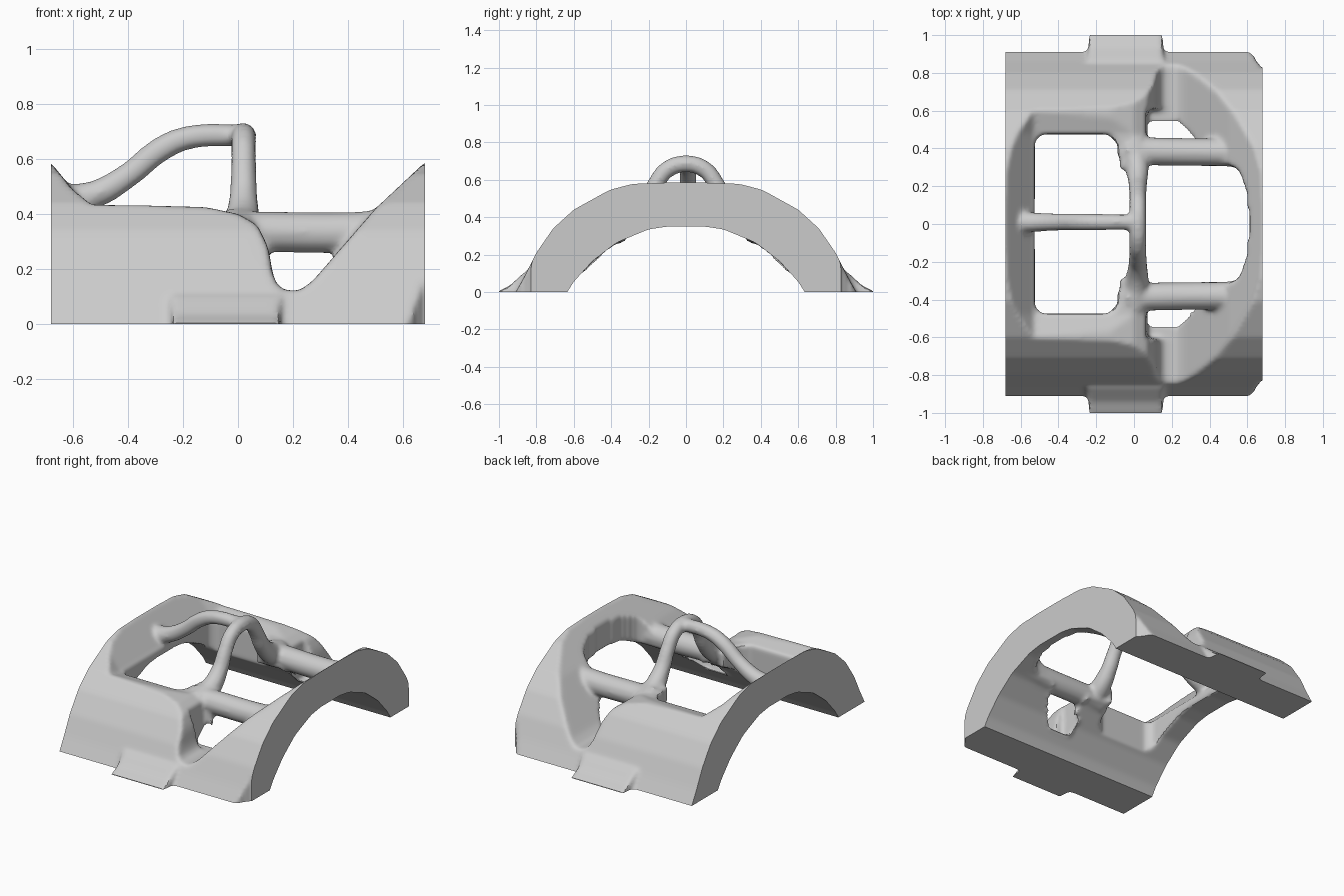
import bpy, bmesh
from math import hypot

if "Cube" in bpy.data.objects:
    bpy.data.objects.remove(bpy.data.objects["Cube"])


def make_object(name, bm):
    bmesh.ops.recalc_face_normals(bm, faces=bm.faces)
    mesh = bpy.data.meshes.new(name)
    bm.to_mesh(mesh)
    bm.free()
    ob = bpy.data.objects.new(name, mesh)
    bpy.context.collection.objects.link(ob)
    return ob


def activate(ob):
    bpy.ops.object.select_all(action='DESELECT')
    ob.select_set(True)
    bpy.context.view_layer.objects.active = ob


def along_x(name, pts, lo, hi):
    """Solid made by sweeping a y-z outline along x."""
    bm = bmesh.new()
    a, b = [[bm.verts.new((x, y, z)) for y, z in pts] for x in (lo, hi)]
    for i in range(len(a)):
        bm.faces.new((a[i - 1], a[i], b[i], b[i - 1]))
    bm.faces.new(a[::-1])
    bm.faces.new(b)
    bm.normal_update()
    return make_object(name, bm)


def tube(name, points, radius):
    """Round bar through points (x, y, z, thickness factor)."""
    cu = bpy.data.curves.new(name, 'CURVE')
    cu.dimensions = '3D'
    cu.bevel_depth = radius
    cu.bevel_resolution = 4
    cu.use_fill_caps = True
    sp = cu.splines.new('BEZIER')
    sp.bezier_points.add(len(points) - 1)
    for bp, (x, y, z, r) in zip(sp.bezier_points, points):
        bp.co = (x, y, z)
        bp.radius = r
        bp.handle_left_type = bp.handle_right_type = 'AUTO'
    ob = bpy.data.objects.new(name, cu)
    bpy.context.collection.objects.link(ob)
    activate(ob)
    bpy.ops.object.convert(target='MESH')
    return bpy.context.view_layer.objects.active


def follow(table, t):
    """Height of a polyline profile at t."""
    for (a, p), (b, q) in zip(table, table[1:]):
        if t <= b:
            return p + (q - p) * (t - a) / (b - a)
    return table[-1][1]


# Arch profiles by distance from the centre line, and the relief along x
outer = [(0, 0.588), (0.1, 0.588), (0.28, 0.58), (0.41, 0.545), (0.6, 0.44),
         (0.71, 0.34), (0.8, 0.21), (0.86, 0.09), (0.91, 0), (0.97, -0.1)]
inner = [(0, 0.35), (0.1, 0.35), (0.2, 0.335), (0.37, 0.265), (0.5, 0.165),
         (0.6, 0.055), (0.635, 0), (0.69, -0.1)]
relief = [(-0.8, 0.69), (-0.68, 0.585), (-0.58, 0.49), (-0.48, 0.435),
          (-0.12, 0.425), (0.0, 0.4), (0.07, 0.36), (0.11, 0.28),
          (0.13, 0.16), (0.16, 0.125), (0.22, 0.12), (0.27, 0.155),
          (0.5, 0.42), (0.66, 0.57), (0.8, 0.7)]
left_rim = [(0, -0.03), (0.12, -0.04), (0.48, -0.1)]
right_rim = [(0, 0.615), (0.16, 0.6), (0.31, 0.56)]


def in_opening(x, w, x0, x1, half, corner=0.06):
    """Inside a rounded rectangle from x0 to x1, with half-width in y."""
    dx = max(x0 + corner - x, x - x1 + corner, 0)
    dy = max(w - half + corner, 0)
    return hypot(dx, dy) < corner


def top_height(x, y):
    w = abs(y)
    z = min(follow(outer, w), follow(relief, x))
    if x < 0.1:      # inward-sloping ledge and left arch
        z = min(z, 0.4 + 0.3 * max(w - 0.48, 0) + 1.25 * max(-0.53 - x, 0))
    if 0.07 < x < 0.2 and 0.45 < w < 0.61:
        z = min(z, 0.12)
    return z


def is_solid(x, y):
    w = abs(y)
    if top_height(x, y) <= follow(inner, w) or w > 0.95:
        return False
    if x > 0.6 and w > max(0.83, 0.93 - 1.5 * (x - 0.6)):
        return False
    return not (in_opening(x, w, -0.53, follow(left_rim, w), 0.48)
                or in_opening(x, w, -0.07, follow(right_rim, w), 0.31))


# Arched frame: thick sheet over a fine grid, walled wherever it stops
step, nx, ny = 0.0125, 120, 160
bm = bmesh.new()
verts = {}


def corner_pair(i, j):
    if (i, j) not in verts:
        x, y = (i - nx / 2) * step, (j - ny / 2) * step
        top = top_height(x, y)
        low = min(follow(inner, abs(y)), top - 0.01)
        verts[i, j] = [bm.verts.new((x, y, z)) for z in (top, low)]
    return verts[i, j]


solid = {(i, j) for i in range(nx) for j in range(ny)
         if is_solid((i + 0.5 - nx / 2) * step, (j + 0.5 - ny / 2) * step)}
for i, j in solid:
    ring = [corner_pair(i, j), corner_pair(i + 1, j),
            corner_pair(i + 1, j + 1), corner_pair(i, j + 1)]
    bm.faces.new([p[0] for p in ring])
    bm.faces.new([p[1] for p in ring[::-1]])
    beside = [(i, j - 1), (i + 1, j), (i, j + 1), (i - 1, j)]
    for k, cell in enumerate(beside):
        if cell not in solid:
            a, b = ring[k], ring[(k + 1) % 4]
            bm.faces.new((b[0], a[0], a[1], b[1]))
bm.normal_update()
frame = make_object("arched_frame", bm)
parts = [frame]

for s in (1, -1):
    # Flared foot tab
    foot = [(1.06, -0.1), (1.06, -0.04), (1.0, 0.005), (0.94, 0.035),
            (0.87, 0.1), (0.8, 0.14), (0.78, -0.1)]
    parts.append(along_x("foot_tab", [(s * y, z) for y, z in foot], -0.24, 0.155))
    # Cross bar
    parts.append(tube("cross_bar", [
        (-0.04, s * 0.39, 0.335, 1.1), (0.08, s * 0.385, 0.335, 1),
        (0.45, s * 0.38, 0.335, 1), (0.6, s * 0.38, 0.35, 1.1)], 0.075))

# Centre hoop
half = [(0.0, 0.43, 0.33, 1.7), (0.015, 0.31, 0.38, 1.4), (0.02, 0.22, 0.47, 1.1),
        (0.02, 0.165, 0.57, 1), (0.02, 0.1, 0.655, 1)]
hoop = half + [(0.02, 0, 0.685, 1)] + [(x, -y, z, r) for x, y, z, r in half[::-1]]
parts.append(tube("hoop", hoop, 0.046))

# Rising strut from the left arch to the hoop
parts.append(tube("strut", [
    (-0.64, 0.01, 0.44, 1.4), (-0.51, 0.01, 0.475, 1.1), (-0.4, 0.01, 0.54, 1),
    (-0.28, 0.01, 0.635, 1), (-0.19, 0.01, 0.675, 0.95), (0.02, 0.01, 0.687, 0.9)],
    0.046))

# Fuse everything into one softly blended body
activate(frame)
for p in parts:
    p.select_set(True)
bpy.ops.object.join()
remesh = frame.modifiers.new("fuse", 'REMESH')
remesh.mode = 'VOXEL'
remesh.voxel_size = 0.013
bpy.ops.object.modifier_apply(modifier=remesh.name)
soften = frame.modifiers.new("soften", 'SMOOTH')
soften.factor = 0.5
soften.iterations = 6
bpy.ops.object.modifier_apply(modifier=soften.name)

# Trim flat ends, base and tab tips
bpy.ops.mesh.primitive_cube_add(size=1, location=(0, 0, 0.5))
trim_box = bpy.context.object
trim_box.scale = (1.36, 2, 1)
trim_box.hide_render = True
trim = frame.modifiers.new("trim", 'BOOLEAN')
trim.operation = 'INTERSECT'
trim.solver = 'EXACT'
trim.object = trim_box
activate(frame)
bpy.ops.object.modifier_apply(modifier=trim.name)
bpy.data.objects.remove(trim_box)

# Plain grey finish
grey = bpy.data.materials.new("plain_grey")
grey.use_nodes = True
colour = (0.6, 0.6, 0.6, 1)
grey.diffuse_color = colour
grey.node_tree.nodes["Principled BSDF"].inputs["Base Color"].default_value = colour
frame.data.materials.clear()
frame.data.materials.append(grey)
activate(frame)
bpy.ops.object.shade_smooth_by_angle()
